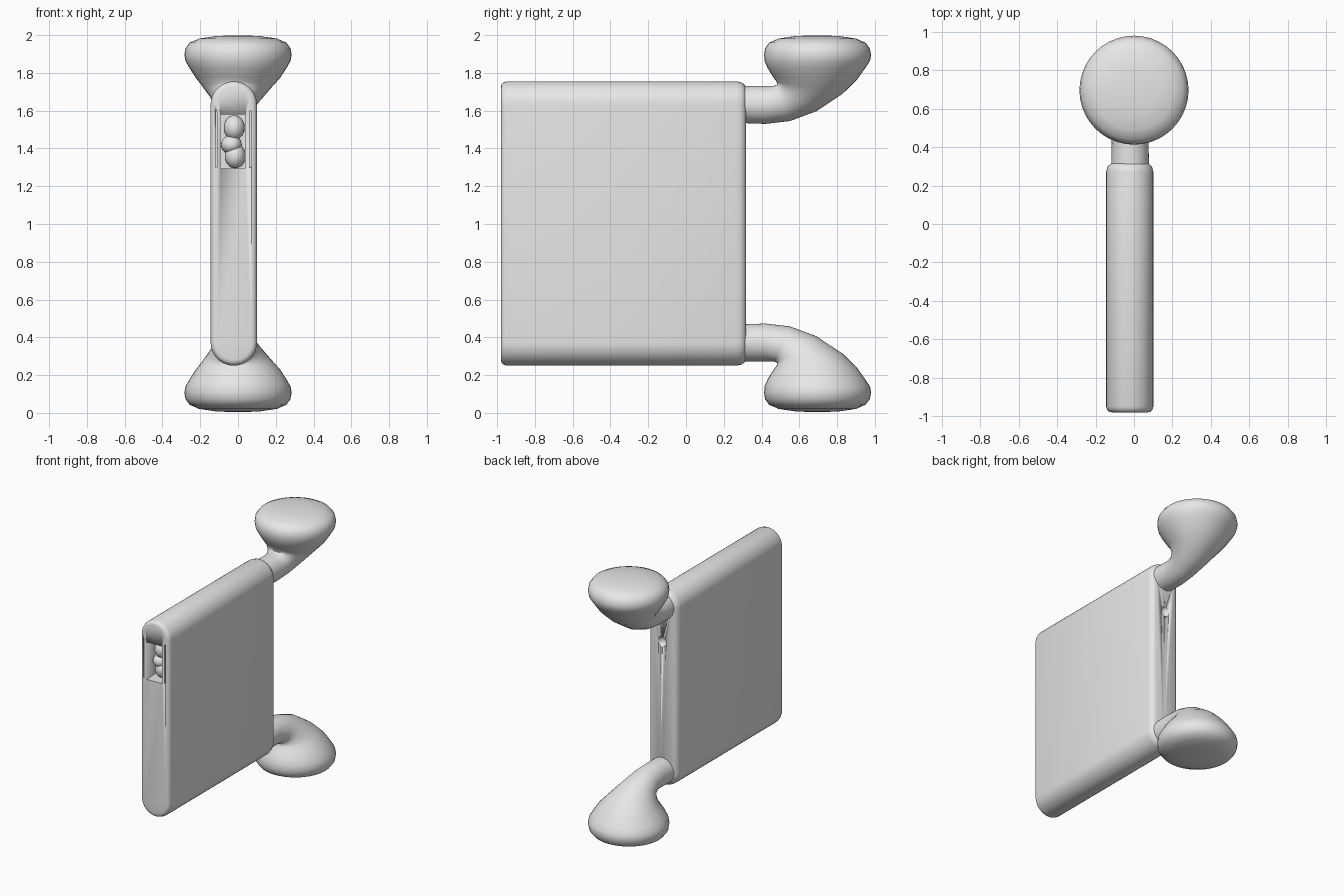
import bpy, bmesh, math

if "Cube" in bpy.data.objects:
    bpy.data.objects.remove(bpy.data.objects["Cube"])

grey = bpy.data.materials.new("plain grey")
grey.diffuse_color = (0.8, 0.8, 0.8, 1)
grey.use_nodes = True
grey.node_tree.nodes["Principled BSDF"].inputs["Base Color"].default_value = grey.diffuse_color


def loft(name, rings, angle=45):
    """Skin a list of closed rings with equal point counts and cap both ends."""
    bm = bmesh.new()
    rows = [[bm.verts.new(p) for p in ring] for ring in rings]
    for a, b in zip(rows, rows[1:]):
        for i in range(len(a)):
            j = (i + 1) % len(a)
            bm.faces.new((a[i], a[j], b[j], b[i]))
    bm.faces.new(rows[0])
    bm.faces.new(rows[-1])
    bmesh.ops.recalc_face_normals(bm, faces=bm.faces)
    me = bpy.data.meshes.new(name)
    bm.to_mesh(me)
    bm.free()
    me.materials.append(grey)
    ob = bpy.data.objects.new(name, me)
    bpy.context.collection.objects.link(ob)
    smooth(ob, angle)
    return ob


def smooth(ob, angle):
    bpy.ops.object.select_all(action='DESELECT')
    ob.select_set(True)
    bpy.context.view_layer.objects.active = ob
    bpy.ops.object.shade_smooth_by_angle(angle=math.radians(angle))


def ball(name, loc, scale):
    bpy.ops.mesh.primitive_uv_sphere_add(segments=24, ring_count=12, location=loc)
    ob = bpy.context.object
    ob.name = name
    ob.scale = scale
    ob.data.materials.append(grey)
    smooth(ob, 60)
    return ob


def cut(target, cutter):
    cutter.hide_render = True
    cutter.hide_viewport = True
    m = target.modifiers.new(cutter.name, 'BOOLEAN')
    m.operation = 'DIFFERENCE'
    m.solver = 'EXACT'
    m.object = cutter


def box(name, x, y, z):
    return loft(name, [[(x[0], yy, z[0]), (x[1], yy, z[0]),
                        (x[1], yy, z[1]), (x[0], yy, z[1])] for yy in y])


# Slab with rounded top and bottom, softened at front and back
CX, R, LOW, HIGH = -0.022, 0.123, 0.373, 1.632


def stadium(y, inset):
    r, pts = R - inset, []
    for zc, start in ((HIGH, 0), (LOW, math.pi)):
        for i in range(19):
            a = start + math.pi * i / 18
            pts.append((CX + r * math.cos(a), y, zc + r * math.sin(a)))
    return pts


slab = loft("slab", [stadium(*s) for s in (
    (-0.98, 0.03), (-0.977, 0.016), (-0.968, 0.006), (-0.95, 0),
    (0.27, 0), (0.295, 0.006), (0.31, 0.018), (0.318, 0.035))])

# Front window recess, thin frame grooves and small pit in the back
cut(slab, box("window_cutter", (-0.092, 0.038), (-1.05, -0.86), (1.295, 1.58)))
for side, x in (("left", -0.116), ("right", 0.066)):
    cut(slab, box(side + "_groove_cutter", (x - 0.004, x + 0.004),
                  (-1.05, -0.962), (1.30, 1.60)))
cut(slab, ball("back_pit_cutter", (-0.02, 0.32, 1.36), (0.035, 0.03, 0.04)))

# Lumps inside the window
for i, (x, z, h) in enumerate(((-0.02, 1.51, 0.065), (-0.035, 1.42, 0.05),
                               (-0.015, 1.36, 0.065))):
    ball("window_lump_%d" % (i + 1), (x, -0.885, z), (0.055, 0.06, h))

# Bent neck flaring into a round pad: inner y,z / outer y,z / half width / centre x
STATIONS = (
    (0.28, 1.73, 0.28, 1.535, 0.098, -0.02),
    (0.42, 1.73, 0.42, 1.53, 0.096, -0.02),
    (0.468, 1.732, 0.55, 1.545, 0.102, -0.016),
    (0.483, 1.738, 0.69, 1.597, 0.128, -0.010),
    (0.48, 1.752, 0.83, 1.69, 0.178, -0.004),
    (0.46, 1.78, 0.905, 1.763, 0.222, 0),
    (0.432, 1.825, 0.952, 1.83, 0.258, 0),
    (0.417, 1.86, 0.975, 1.865, 0.278, 0),
    (0.413, 1.895, 0.98, 1.895, 0.284, 0),
    (0.418, 1.93, 0.973, 1.93, 0.278, 0),
    (0.44, 1.96, 0.95, 1.96, 0.256, 0),
    (0.49, 1.982, 0.90, 1.982, 0.206, 0),
    (0.58, 1.995, 0.81, 1.995, 0.116, 0),
    (0.67, 1.999, 0.72, 1.999, 0.025, 0))


def foot(name, place):
    rings = []
    for yi, zi, yo, zo, w, cx in STATIONS:
        ring = []
        for k in range(40):
            a = math.tau * k / 40
            c, s = math.cos(a), math.sin(a)
            ring.append((cx + w * s, (yi + yo) / 2 + (yo - yi) / 2 * c,
                         place((zi + zo) / 2 + (zo - zi) / 2 * c)))
        rings.append(ring)
    return loft(name, rings, 70)


foot("upper_pad_and_neck", lambda z: z)
foot("lower_pad_and_neck", lambda z: 2.003 - z)
